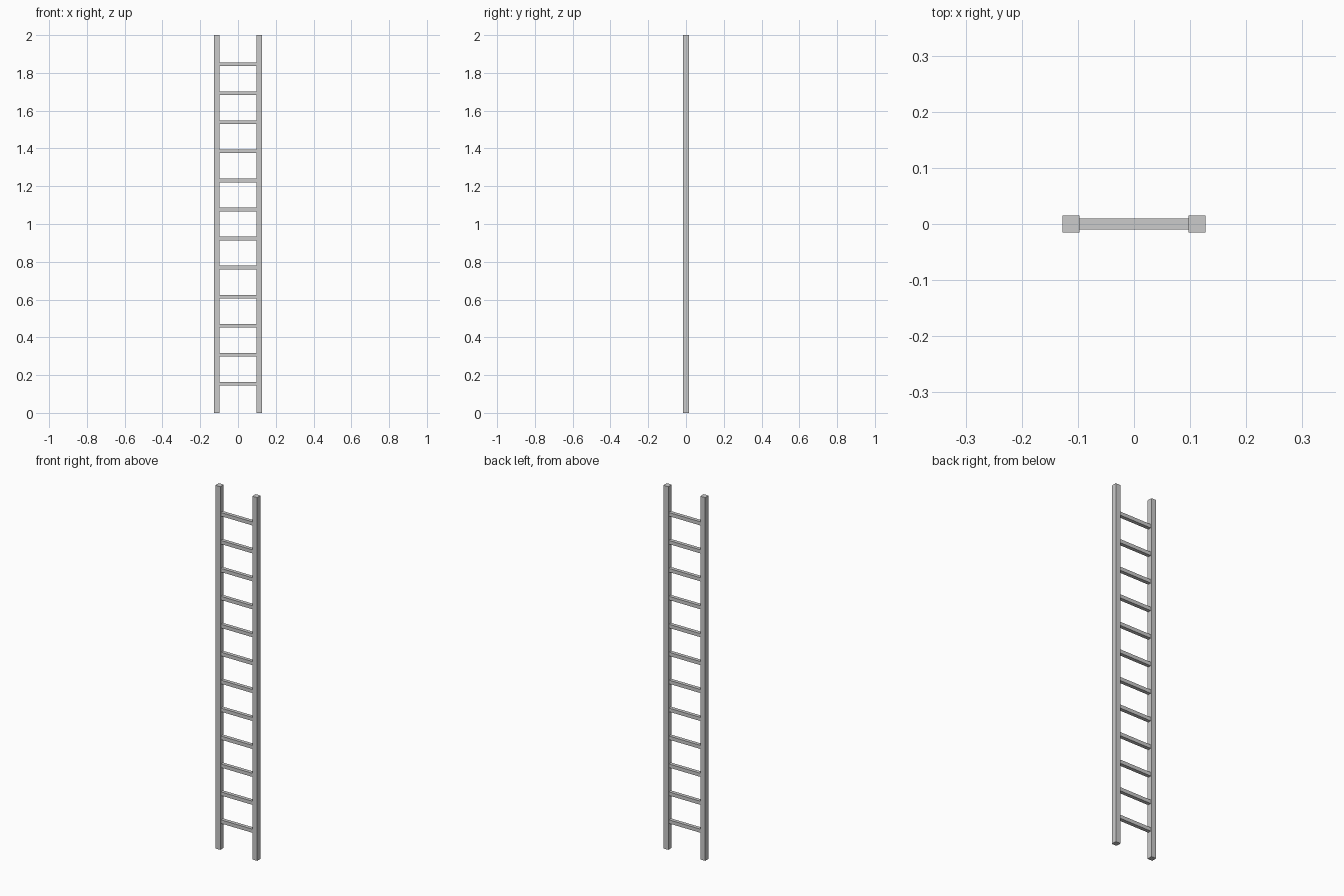
import bpy

if "Cube" in bpy.data.objects:
    bpy.data.objects.remove(bpy.data.objects["Cube"])

HEIGHT = 2.0
RAIL = 0.03        # square rail section
RUNG = 0.02        # square rung section
RAIL_X = 0.1125    # rail centre offset
RUNGS = 12


def box(name, centre, size):
    bpy.ops.mesh.primitive_cube_add(size=1, location=centre)
    obj = bpy.context.object
    obj.name = name
    obj.scale = size
    bpy.ops.object.transform_apply(location=False, rotation=False, scale=True)
    return obj


# Two upright side rails
for side, sign in (("left", -1), ("right", 1)):
    box(f"{side}_rail", (sign * RAIL_X, 0, HEIGHT / 2), (RAIL, RAIL, HEIGHT))

# Evenly spaced rungs butting against the inner rail faces
rung_length = 2 * RAIL_X - RAIL
for i in range(1, RUNGS + 1):
    box(f"rung_{i:02d}", (0, 0, HEIGHT * i / (RUNGS + 1)), (rung_length, RUNG, RUNG))
